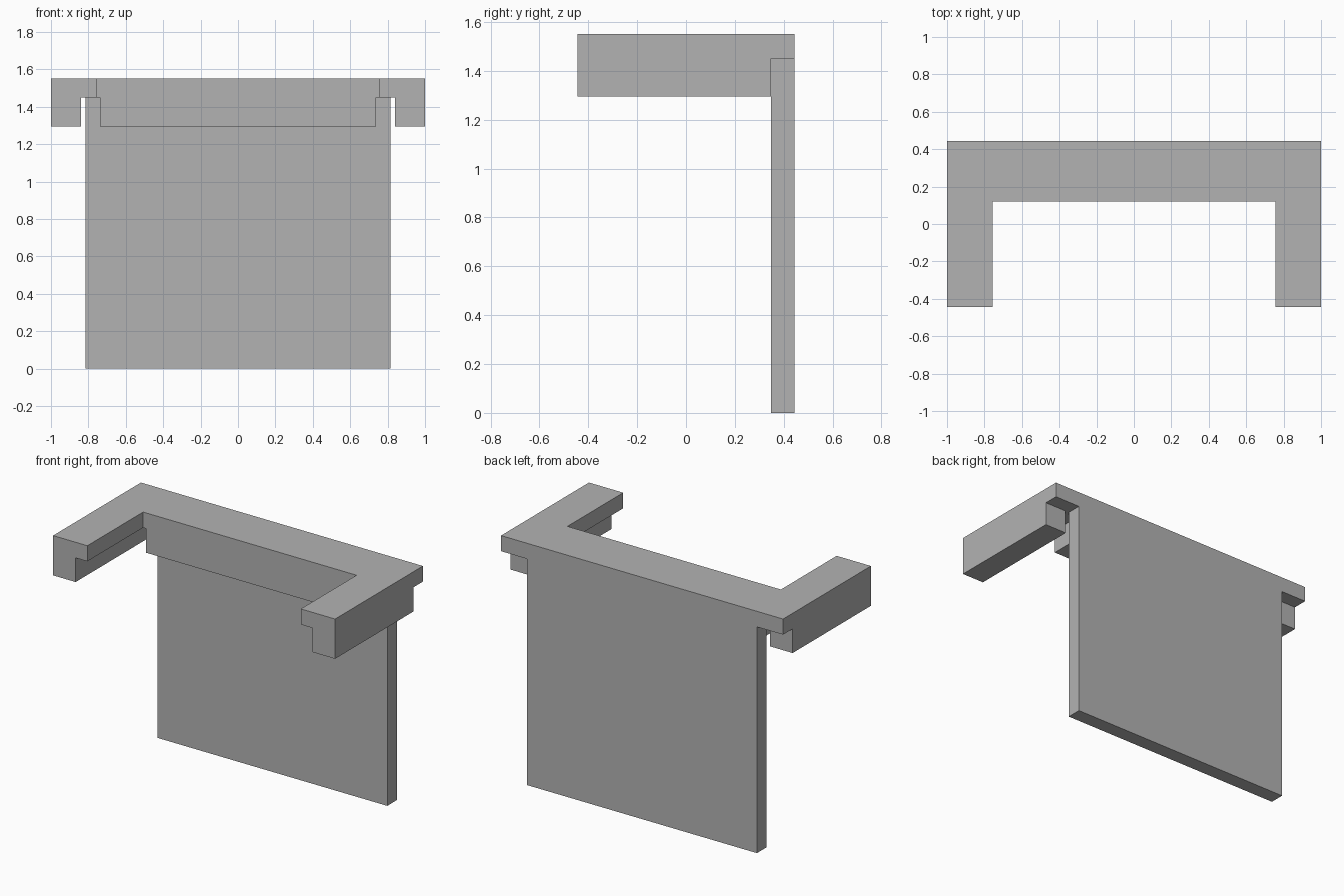
import bpy
import bmesh

cube = bpy.data.objects.get("Cube")
if cube:
    bpy.data.objects.remove(cube, do_unlink=True)

grey = bpy.data.materials.new("plain_grey")
grey.use_nodes = True
colour = (0.45, 0.45, 0.45, 1)
grey.diffuse_color = colour
grey.node_tree.nodes["Principled BSDF"].inputs["Base Color"].default_value = colour

HALF_X, HALF_Y = 1.0, 0.445
TOP, SLAB_BOTTOM, LEDGER_BOTTOM = 1.55, 1.45, 1.295
INNER_X, INNER_Y = 0.757, 0.12
PANEL_X, PANEL_FRONT = 0.815, 0.348


def prism(name, outline, z0, z1):
    """Extrude a flat outline between two heights."""
    bm = bmesh.new()
    base = bm.faces.new([bm.verts.new((x, y, z0)) for x, y in outline])
    grown = bmesh.ops.extrude_face_region(bm, geom=[base], use_keep_orig=True)
    for v in grown["geom"]:
        if isinstance(v, bmesh.types.BMVert):
            v.co.z = z1
    bmesh.ops.recalc_face_normals(bm, faces=bm.faces)
    mesh = bpy.data.meshes.new(name)
    bm.to_mesh(mesh)
    bm.free()
    mesh.materials.append(grey)
    obj = bpy.data.objects.new(name, mesh)
    bpy.context.collection.objects.link(obj)
    return obj


def box(name, x0, x1, y0, y1, z0, z1):
    return prism(name, [(x0, y0), (x1, y0), (x1, y1), (x0, y1)], z0, z1)


# U-shaped top slab
half = [(HALF_X, HALF_Y), (HALF_X, -HALF_Y), (INNER_X, -HALF_Y), (INNER_X, INNER_Y)]
prism("top_slab", half + [(-x, y) for x, y in reversed(half)], SLAB_BOTTOM, TOP)

# Upright back panel
box("back_panel", -PANEL_X, PANEL_X, PANEL_FRONT, HALF_Y, 0, SLAB_BOTTOM)

# Ledger under the rear of the slab
box("rear_ledger", -0.737, 0.737, INNER_Y, PANEL_FRONT, LEDGER_BOTTOM, SLAB_BOTTOM)

# Ledgers under the outer edges of both arms
for side, name in ((1, "left_ledger"), (-1, "right_ledger")):
    x0, x1 = sorted((side * 0.84, side * HALF_X))
    box(name, x0, x1, -HALF_Y, PANEL_FRONT, LEDGER_BOTTOM, SLAB_BOTTOM)
